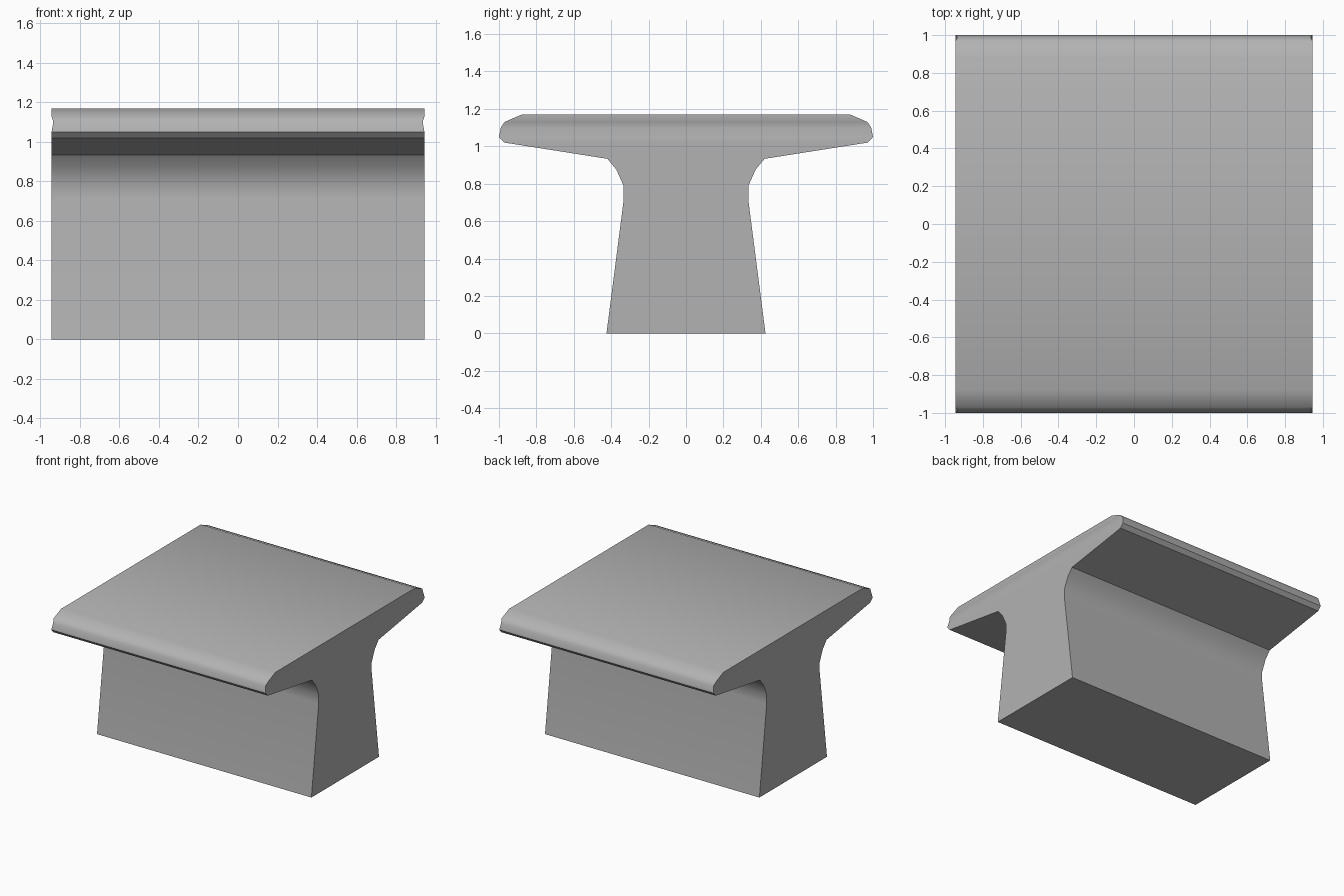
import bpy, bmesh, math

if "Cube" in bpy.data.objects:
    bpy.data.objects.remove(bpy.data.objects["Cube"])

# Half cross-section from foot to top: (half depth y, height z, half length x)
L = 0.944
rows = [
    (0.425, 0.0, L), (0.333, 0.715, L), (0.333, 0.787, L),
    (0.372, 0.875, L), (0.42, 0.933, L),
    (0.972, 1.02, L), (1.0, 1.05, L),
    (0.99, 1.10, L - 0.009), (0.97, 1.13, L), (0.877, 1.17, L),
]

bm = bmesh.new()

# Each row is a rectangle at its height; neighbouring rows are bridged,
# which leaves the shallow groove in the end faces of the slab
rings = [[bm.verts.new((sx * x, sy * y, z))
          for sx, sy in ((-1, -1), (1, -1), (1, 1), (-1, 1))]
         for y, z, x in rows]
for lower, upper in zip(rings, rings[1:]):
    for i in range(4):
        j = (i + 1) % 4
        bm.faces.new((lower[i], lower[j], upper[j], upper[i]))

# Underside and top
bm.faces.new(rings[0][::-1])
bm.faces.new(rings[-1])
bmesh.ops.recalc_face_normals(bm, faces=bm.faces)

mesh = bpy.data.meshes.new("t_beam")
bm.to_mesh(mesh)
bm.free()
beam = bpy.data.objects.new("t_beam", mesh)
bpy.context.collection.objects.link(beam)

# Dark grey
grey = bpy.data.materials.new("dark_grey")
grey.diffuse_color = (0.45, 0.45, 0.45, 1.0)
grey.use_nodes = True
grey.node_tree.nodes["Principled BSDF"].inputs["Base Color"].default_value = grey.diffuse_color
mesh.materials.append(grey)

# Smooth the rounded edges and fillets, keep the hard corners
bpy.context.view_layer.objects.active = beam
beam.select_set(True)
bpy.ops.object.shade_smooth_by_angle(angle=math.radians(35))
